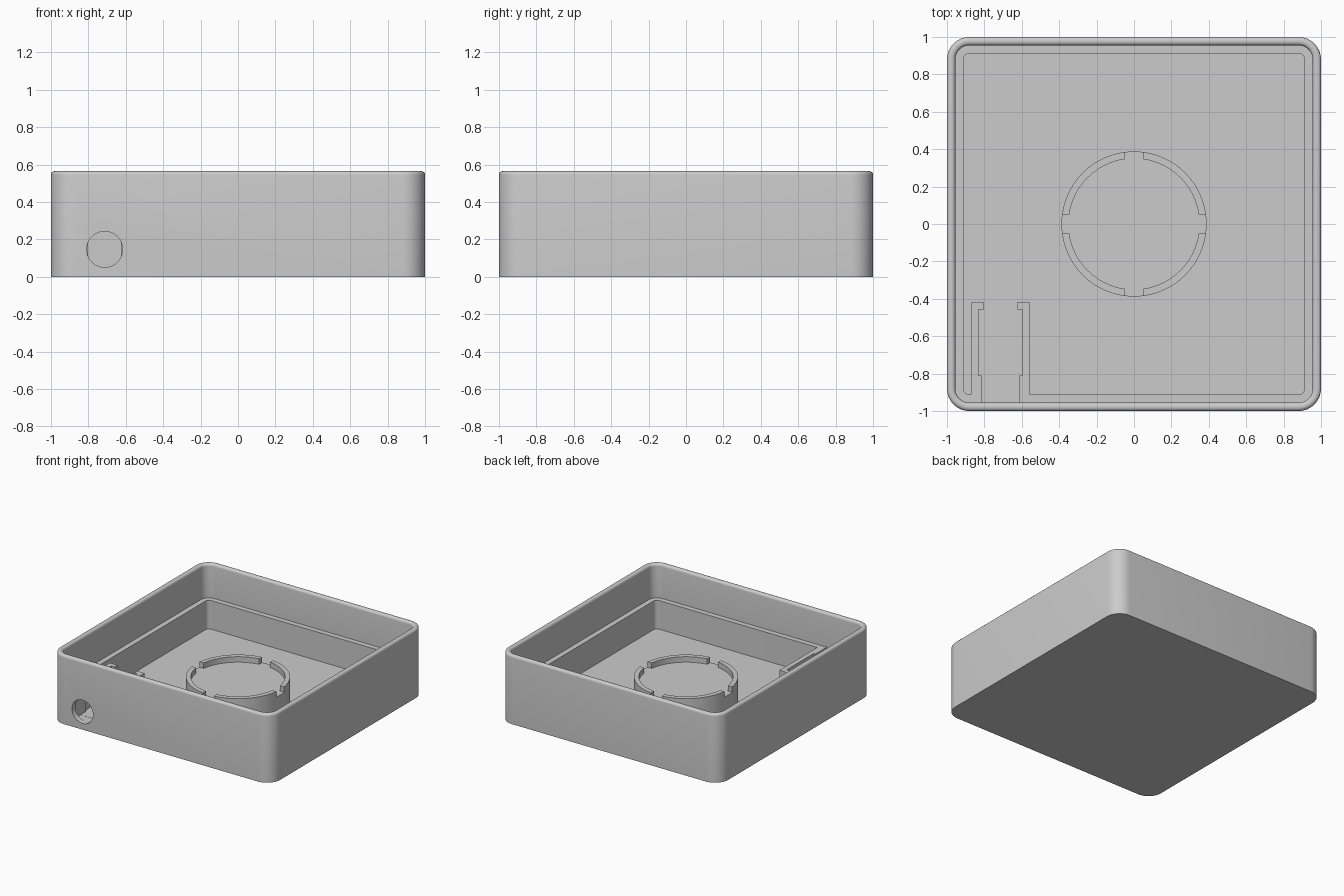
import bpy
import bmesh
from math import asin, cos, sin, pi

cube = bpy.data.objects.get("Cube")
if cube:
    bpy.data.objects.remove(cube, do_unlink=True)

# Main dimensions
HEIGHT, FLOOR, LEDGE = 0.565, 0.05, 0.285
INNER, SHELF = 0.955, 0.912
CORNER, RIM = 0.12, 0.02
PORT_X = -0.713

grey = bpy.data.materials.new("light grey plastic")
grey.use_nodes = True
colour = (0.6, 0.6, 0.6, 1)
grey.diffuse_color = colour
grey.node_tree.nodes["Principled BSDF"].inputs["Base Color"].default_value = colour


def rounded_square(half, z, segments=8):
    """Corner points of a square concentric with the outer wall."""
    r = CORNER - (1 - half)
    c = half - r
    points = []
    for k, (sx, sy) in enumerate([(1, 1), (-1, 1), (-1, -1), (1, -1)]):
        for i in range(segments + 1):
            a = (k + i / segments) * pi / 2
            points.append((sx * c + r * cos(a), sy * c + r * sin(a), z))
    return points


def circle(x, y, r, count):
    return [(x + r * cos(2 * pi * i / count), y + r * sin(2 * pi * i / count))
            for i in range(count)]


def loft(name, rings):
    """Skin a stack of equal rings and cap both ends."""
    bm = bmesh.new()
    loops = [[bm.verts.new(p) for p in ring] for ring in rings]
    n = len(loops[0])
    for low, high in zip(loops, loops[1:]):
        for i in range(n):
            j = (i + 1) % n
            bm.faces.new((low[i], low[j], high[j], high[i]))
    bm.faces.new(loops[0][::-1])
    bm.faces.new(loops[-1])
    bmesh.ops.recalc_face_normals(bm, faces=bm.faces)
    mesh = bpy.data.meshes.new(name)
    bm.to_mesh(mesh)
    bm.free()
    mesh.materials.append(grey)
    obj = bpy.data.objects.new(name, mesh)
    bpy.context.collection.objects.link(obj)
    return obj


def prism(name, outline, z0, z1):
    return loft(name, [[(x, y, z) for x, y in outline] for z in (z0, z1)])


def select(obj):
    bpy.ops.object.select_all(action="DESELECT")
    obj.select_set(True)
    bpy.context.view_layer.objects.active = obj


def cut(obj, cutter):
    cutter.hide_render = True
    mod = obj.modifiers.new("cut", "BOOLEAN")
    mod.operation = "DIFFERENCE"
    mod.solver = "EXACT"
    mod.object = cutter
    select(obj)
    bpy.ops.object.modifier_apply(modifier=mod.name)
    bpy.data.objects.remove(cutter, do_unlink=True)


def smooth(obj):
    select(obj)
    bpy.ops.object.shade_smooth_by_angle(angle=pi / 6)


# Tray: outer wall, rounded rim, inner wall, ledge and floor
profile = [(1, 0)]
steps = [i / 5 * pi / 2 for i in range(6)]
profile += [(1 - RIM + RIM * cos(a), HEIGHT - RIM + RIM * sin(a)) for a in steps]
profile += [(INNER + RIM - RIM * sin(a), HEIGHT - RIM + RIM * cos(a)) for a in steps]
profile += [(INNER, LEDGE), (SHELF, LEDGE), (SHELF, FLOOR)]
tray = loft("tray", [rounded_square(h, z) for h, z in profile])

# Pocket through the ledge, behind the port
x0, x1 = PORT_X - 0.102, PORT_X + 0.102
y0, y1 = -INNER - 0.001, -SHELF + 0.03
pocket = prism("pocket_cutter", [(x0, y0), (x1, y0), (x1, y1), (x0, y1)],
               FLOOR - 0.001, LEDGE + 0.001)
cut(tray, pocket)

# Round port in the front wall
port = loft("port_cutter", [[(x, y, z) for x, z in circle(PORT_X, 0.147, 0.096, 48)]
                            for y in (-1.1, -0.93)])
cut(tray, port)
smooth(tray)

# Round pedestal with a notched lip
pedestal = prism("pedestal", circle(0, 0, 0.388, 96), FLOOR - 0.005, 0.245)
outline = []
lip, reach, gap = 0.35, 0.45, 0.05
start, end = asin(gap / lip), pi / 2 - asin(gap / lip)
for k in range(4):
    quarter = [(reach, gap)]
    for i in range(21):
        a = start + (end - start) * i / 20
        quarter.append((lip * cos(a), lip * sin(a)))
    quarter.append((gap, reach))
    c, s = round(cos(k * pi / 2)), round(sin(k * pi / 2))
    outline += [(c * x - s * y, s * x + c * y) for x, y in quarter]
cut(pedestal, prism("lip_cutter", outline, 0.2, 0.3))
smooth(pedestal)

# Pair of mirrored rails that hold the socket, hooked at the back
rail = [(0.158, -SHELF), (0.158, -0.42), (0.088, -0.42), (0.088, -0.458),
        (0.118, -0.458), (0.118, -0.81), (0.102, -0.81), (0.102, -SHELF)]
for name, side in (("left_rail", 1), ("right_rail", -1)):
    prism(name, [(PORT_X + side * x, y) for x, y in rail], FLOOR - 0.005, LEDGE)
